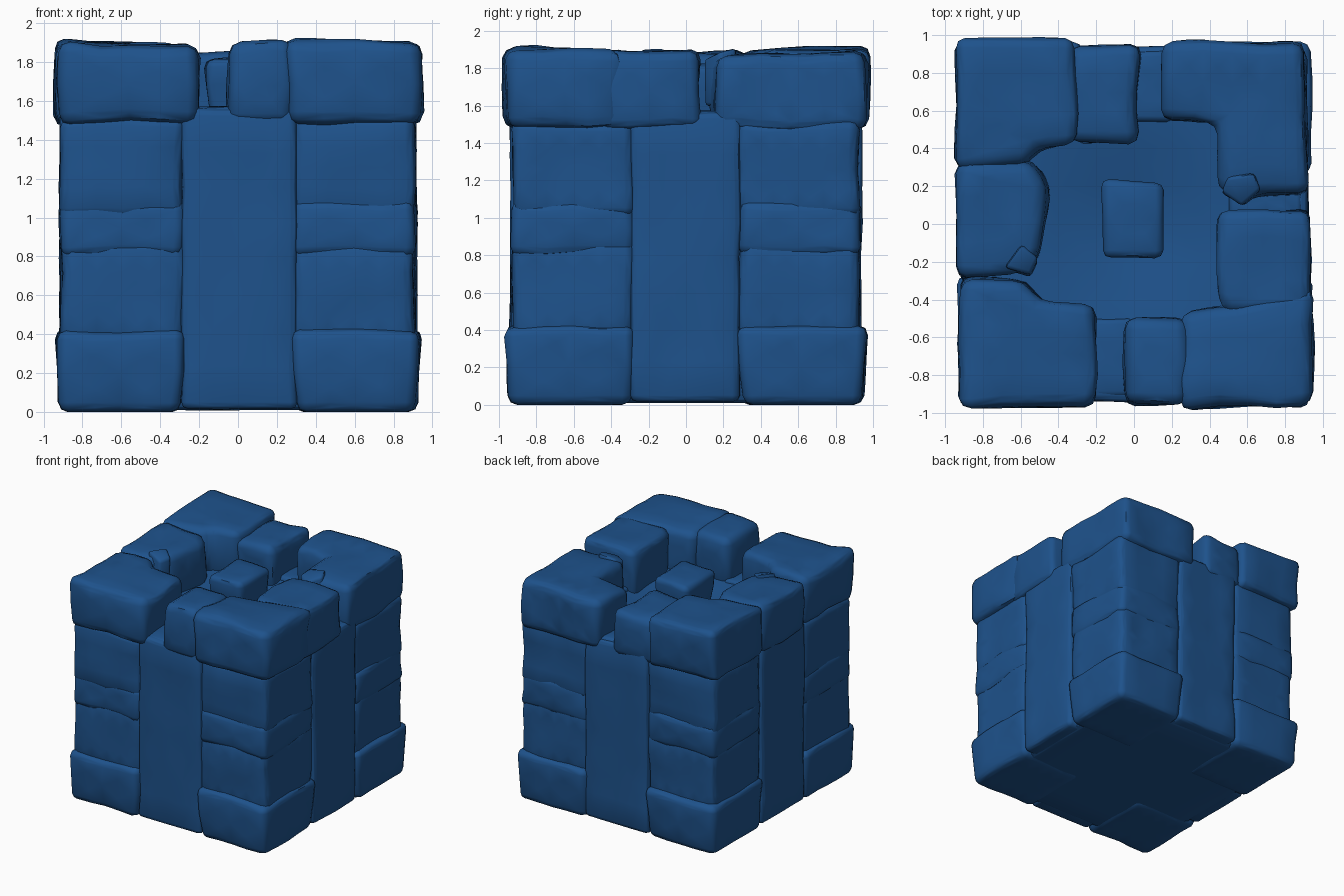
import bpy, bmesh, math
from mathutils import Vector, noise

if "Cube" in bpy.data.objects:
    bpy.data.objects.remove(bpy.data.objects["Cube"])

stone = bpy.data.materials.new("deep_blue_stone")
stone.diffuse_color = (0.013, 0.085, 0.262, 1)
stone.use_nodes = True
stone.node_tree.nodes["Principled BSDF"].inputs["Base Color"].default_value = stone.diffuse_color
count = 0


def block(name, outline, z0, z1, bevel=0.05, rough=0.022, tilt=(0, 0), foot=1.0, dish=0.0):
    """Rough stone: extruded outline, rounded edges, uneven surface. tilt slopes the top
    in x and y, foot scales the bottom outline, dish hollows the top."""
    global count
    count += 1
    bm = bmesh.new()
    base = bm.faces.new([bm.verts.new((x, y, z0)) for x, y in outline])
    up = bmesh.ops.extrude_face_region(bm, geom=[base])["geom"]
    cx = sum(p[0] for p in outline) / len(outline)
    cy = sum(p[1] for p in outline) / len(outline)
    top = [v for v in up if isinstance(v, bmesh.types.BMVert)]
    for v in bm.verts:
        if v in top:
            v.co.z = z1 + tilt[0] * (v.co.x - cx) + tilt[1] * (v.co.y - cy)
        else:
            v.co.x = cx + (v.co.x - cx) * foot
            v.co.y = cy + (v.co.y - cy) * foot
    bmesh.ops.recalc_face_normals(bm, faces=bm.faces)
    bmesh.ops.bevel(bm, geom=list(bm.edges), offset=bevel, segments=2, profile=0.5,
                    affect='EDGES', clamp_overlap=True)
    bmesh.ops.triangulate(bm, faces=bm.faces)
    for limit in (0.4, 0.25, 0.17):
        long_edges = [e for e in bm.edges if e.calc_length() > limit]
        bmesh.ops.subdivide_edges(bm, edges=long_edges, cuts=1)
        bmesh.ops.triangulate(bm, faces=bm.faces)
    seed = Vector((count * 3.7, count * 1.9, count * 5.3))
    for v in bm.verts:
        if v.co.z > z1 - 0.02:
            v.co.z -= dish * max(0, 1 - math.hypot(v.co.x, v.co.y) / 0.6)
        n = noise.noise_vector(v.co * 3.2 + seed) + noise.noise_vector(v.co * 7 - seed) * 0.4
        n.z *= 0.25 if v.co.z < 0.08 else 1
        v.co += n * rough
        v.co.z = max(v.co.z, 0)
    me = bpy.data.meshes.new(name)
    bm.to_mesh(me)
    bm.free()
    ob = bpy.data.objects.new(name, me)
    bpy.context.collection.objects.link(ob)
    me.materials.append(stone)
    bpy.ops.object.select_all(action='DESELECT')
    ob.select_set(True)
    bpy.context.view_layer.objects.active = ob
    bpy.ops.object.shade_smooth_by_angle(angle=math.radians(50))
    return ob


def rect(x0, x1, y0, y1):
    return [(x0, y0), (x1, y0), (x1, y1), (x0, y1)]


# Core with the dished floor, and the raised centre stone
block("core", rect(-0.85, 0.85, -0.87, 0.87), 0.01, 1.56, rough=0.008, dish=0.12)
block("centre_stone", rect(-0.17, 0.165, -0.19, 0.235), 1.35, 1.82, 0.045, 0.018, foot=0.75)

# Corner stacks, nearly flush: tapered foot, then courses that stand out slightly by turns
courses = [(0.0, 0.42, 0.94, 0.97, 0.27, 0.92), (0.34, 0.88, 0.905, 0.925, 0.28, 1),
           (0.8, 1.09, 0.915, 0.932, 0.28, 1), (1.0, 1.52, 0.91, 0.925, 0.28, 1)]
for side, sx, sy in (("front_left", -1, -1), ("front_right", 1, -1),
                     ("back_left", -1, 1), ("back_right", 1, 1)):
    for i, (z0, z1, w, d, inner, foot) in enumerate(courses):
        xs = sorted((sx * inner, sx * w))
        ys = sorted((sy * inner, sy * d))
        block(f"{side}_course_{i + 1}", rect(*xs, *ys), z0, z1, 0.05, 0.016, foot=foot)

# Tall middle slabs, level with the corner stacks
for s, names in ((-1, ("front", "left")), (1, ("back", "right"))):
    ys = sorted((s * 0.6, s * 0.937))
    xs = sorted((s * 0.6, s * 0.917))
    block(names[0] + "_slab", rect(-0.29, 0.3, *ys), 0.015, 1.56, 0.035, 0.014)
    block(names[1] + "_slab", rect(*xs, -0.3, 0.29), 0.015, 1.56, 0.035, 0.014)

# Rim stones round the top: outline, bottom, top, tilt
rim = [
    ("rim_back_left", [(-0.945, 0.3), (-0.56, 0.31), (-0.5, 0.39), (-0.31, 0.43),
                       (-0.31, 0.975), (-0.945, 0.975)], 1.48, 1.9, (-0.02, 0.02)),
    ("rim_back", rect(-0.34, 0.025, 0.43, 0.95), 1.46, 1.85, (0, 0)),
    ("rim_back_right", [(0.145, 0.55), (0.45, 0.53), (0.45, 0.19), (0.56, 0.11), (0.66, 0.16),
                        (0.925, 0.16), (0.9, 0.965), (0.145, 0.965)], 1.47, 1.87, (0, 0.03)),
    ("rim_right", [(0.44, -0.38), (0.5, -0.46), (0.935, -0.46), (0.935, 0.08), (0.44, 0.065)],
     1.48, 1.89, (0, 0)),
    ("rim_front_right", [(0.25, -0.985), (0.945, -0.95), (0.945, -0.34), (0.55, -0.42),
                         (0.25, -0.49)], 1.48, 1.905, (0.01, -0.02)),
    ("rim_front", rect(-0.055, 0.29, -0.955, -0.5), 1.48, 1.905, (0.04, 0)),
    ("rim_front_left", [(-0.915, -0.97), (-0.2, -0.965), (-0.21, -0.43), (-0.5, -0.4),
                        (-0.58, -0.29), (-0.92, -0.285)], 1.49, 1.89, (-0.02, 0)),
    ("rim_left", [(-0.935, -0.275), (-0.6, -0.26), (-0.49, -0.17), (-0.45, 0.2), (-0.53, 0.33),
                  (-0.94, 0.33)], 1.48, 1.88, (0, 0)),
]
for name, outline, z0, z1, tilt in rim:
    block(name, outline, z0, z1, 0.06, 0.024, tilt)

# Low stones closing the bottoms of the gaps
block("front_gap_stone", rect(-0.26, 0.0, -0.915, -0.5), 1.3, 1.57, 0.03, 0.008)
block("back_gap_stone", rect(-0.02, 0.2, 0.54, 0.915), 1.3, 1.58, 0.03, 0.008)
block("right_gap_stone", rect(0.5, 0.89, 0.03, 0.2), 1.3, 1.57, 0.03, 0.008)

# Chipped fragments lodged beside the side gaps
block("left_fragment", [(-0.69, -0.23), (-0.55, -0.27), (-0.51, -0.18), (-0.6, -0.11)],
      1.6, 1.885, 0.02, 0.015, (-0.2, 0.2))
block("right_fragment", [(0.46, 0.17), (0.57, 0.1), (0.67, 0.18), (0.64, 0.27), (0.5, 0.25)],
      1.6, 1.88, 0.02, 0.015, (0.2, 0.3))
